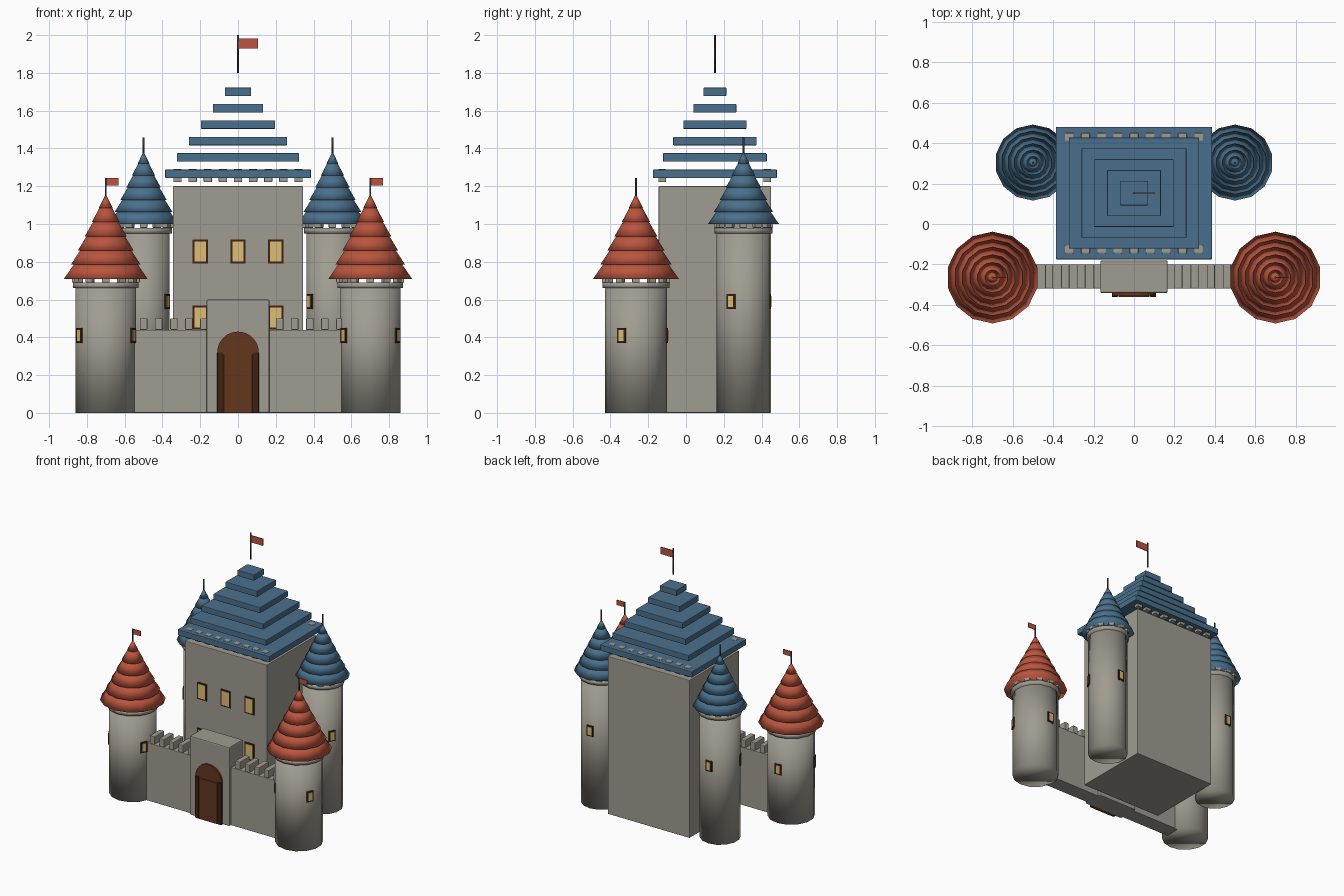
import bpy, math
from mathutils import Matrix

if "Cube" in bpy.data.objects:
    bpy.data.objects.remove(bpy.data.objects["Cube"])


def colour(name, r, g, b):
    """Material from 0-255 display values, stored as linear."""
    lin = [((c / 255 + 0.055) / 1.055) ** 2.4 for c in (r, g, b)]
    m = bpy.data.materials.new(name)
    m.diffuse_color = (*lin, 1)
    m.use_nodes = True
    m.node_tree.nodes["Principled BSDF"].inputs["Base Color"].default_value = m.diffuse_color
    return m


STONE = colour("stone", 160, 156, 145)
RED = colour("red_tile", 186, 85, 62)
BLUE = colour("blue_slate", 74, 112, 140)
GLASS = colour("warm_window", 222, 190, 118)
WOOD = colour("door_wood", 100, 54, 31)
FRAME = colour("dark_wood", 62, 33, 18)
IRON = colour("dark_iron", 58, 64, 74)


def finish(name, mat, bevel=0):
    ob = bpy.context.object
    ob.name = name
    ob.data.materials.append(mat)
    if bevel:
        mod = ob.modifiers.new("soft_edges", 'BEVEL')
        mod.width = bevel
        mod.segments = 2
    return ob


def box(name, mat, x, y, z, bevel=0):
    """Box from (min, max) pairs on each axis."""
    bpy.ops.mesh.primitive_cube_add(size=1)
    ob = finish(name, mat, bevel)
    ob.data.transform(Matrix.Diagonal((x[1] - x[0], y[1] - y[0], z[1] - z[0], 1)))
    ob.location = (sum(x) / 2, sum(y) / 2, sum(z) / 2)
    return ob


def cone(name, mat, cx, cy, z0, z1, r0, r1, sides=14, smooth=True):
    bpy.ops.mesh.primitive_cone_add(vertices=sides, radius1=r0, radius2=r1,
                                    depth=z1 - z0, location=(cx, cy, (z0 + z1) / 2))
    if smooth:
        bpy.ops.object.shade_smooth()
    return finish(name, mat)


def window(name, cx, cy, cz, w, h, ang, dist):
    """Dark frame with a bright pane, facing outward at ang from a centre."""
    for part, mat, inset, proud in (("frame", FRAME, 0, 0), ("pane", GLASS, 0.010, 0.002)):
        d = 0.02
        ob = box(f"{name}_{part}", mat, (-d / 2, d / 2), (-w / 2 + inset, w / 2 - inset),
                 (-h / 2 + inset, h / 2 - inset))
        r = dist - d / 2 + proud
        ob.location = (cx + r * math.cos(ang), cy + r * math.sin(ang), cz)
        ob.rotation_euler.z = ang


def flag(name, x, y, z0, z1, length, f0, f1):
    cone(name + "_pole", IRON, x, y, z0, z1, 0.005, 0.005, 8)
    if length:
        box(name, RED, (x, x + length), (y - 0.003, y + 0.003), (f0, f1))


def tower(name, x, y, r, body_top, eave, apex, roof_r, roof_mat, win_z, tiers=6):
    cone(name + "_body", STONE, x, y, 0, body_top, r, r)
    cone(name + "_cornice", STONE, x, y, body_top - 0.01, body_top + 0.02, r * 1.08, r * 1.08)
    # small blocks under the eaves
    for k in range(12):
        a = k * math.tau / 12
        b = box(name + "_eave_block", STONE, (-.015, .015), (-.02, .02),
                (body_top + 0.02, eave + 0.02), 0.003)
        b.location.x = x + r * math.cos(a)
        b.location.y = y + r * math.sin(a)
        b.rotation_euler.z = a
    # overlapping rings of tiles
    h = (apex - eave) / tiers
    for i in range(tiers):
        cone(name + "_roof_ring", roof_mat, x, y, eave + i * h, eave + (i + 1) * h,
             roof_r * (1 - i / tiers), roof_r * (1 - (i + 1) / tiers) * 0.92)
    for k in range(3):
        window(name + "_window", x, y, win_z, 0.05, 0.08, 1.6 + 2.1 * k, r + 0.004)


# keep
KY = 0.153
box("keep", STONE, (-.345, .345), (-.145, .45), (0, 1.2), 0.004)
for k in range(9):
    x = -0.32 + 0.08 * k
    for y in (-0.126, 0.43):
        box("keep_merlon", STONE, (x - .022, x + .022), (y - .02, y + .02), (1.222, 1.291), 0.004)
for z in (0.854, 0.505):
    for x in (-0.2, 0, 0.2):
        window("keep_window", x, -0.145, z, 0.08, 0.127, -math.pi / 2, 0.006)

# stepped keep roof
for i in range(6):
    hx, hy, z = 0.386 - 0.0632 * i, 0.328 - 0.0535 * i, 1.243 + 0.0868 * i
    box("keep_roof_step", BLUE, (-hx, hx), (KY - hy, KY + hy), (z, z + 0.045), 0.004)
flag("keep_flag", 0, KY, 1.8, 2.0, 0.105, 1.93, 1.983)

# corner towers
for side, s in (("left", -1), ("right", 1)):
    tower(side + "_front_tower", 0.7 * s, -0.265, 0.165, 0.67, 0.71, 1.16, 0.227, RED, 0.41)
    flag(side + "_front_flag", 0.7 * s, -0.265, 1.13, 1.243, 0.068, 1.205, 1.243)
    tower(side + "_back_tower", 0.5 * s, 0.304, 0.142, 0.96, 1.0, 1.385, 0.188, BLUE, 0.59)
    flag(side + "_back_spire", 0.5 * s, 0.304, 1.34, 1.457, 0, 0, 0)

# front wall with merlons
box("front_wall", STONE, (-.58, .58), (-.32, -.2), (0, .44), 0.004)
for k in range(14):
    x = -0.5 + 0.08 * k
    if abs(x) > 0.15:
        box("wall_merlon", STONE, (x - .02, x + .02), (-.32, -.2), (.44, .5), 0.005)

# gatehouse
box("gatehouse", STONE, (-.167, .167), (-.342, -.18), (0, .6), 0.008)


def arch(name, mat, half, spring, y0, y1):
    """Round-topped slab standing on the ground."""
    pts = [(-half, 0), (half, 0)]
    pts += [(half * math.cos(a), spring + half * math.sin(a))
            for a in (math.pi * i / 16 for i in range(17))]
    n = len(pts)
    verts = [(x, y, z) for y in (y0, y1) for x, z in pts]
    faces = [tuple(range(n)), tuple(reversed(range(n, 2 * n)))]
    faces += [(i, i + n, (i + 1) % n + n, (i + 1) % n) for i in range(n)]
    me = bpy.data.meshes.new(name)
    me.from_pydata(verts, [], faces)
    me.materials.append(mat)
    bpy.context.collection.objects.link(bpy.data.objects.new(name, me))


# arched door with jambs and plank panel
arch("door_arch", WOOD, 0.11, 0.32, -0.355, -0.335)
box("door_panel", WOOD, (-.076, .076), (-.361, -.34), (0, .31), 0.002)
for s in (-1, 1):
    box("door_jamb", FRAME, (s * .095 - .015, s * .095 + .015), (-.36, -.34), (0, .32), 0.002)
